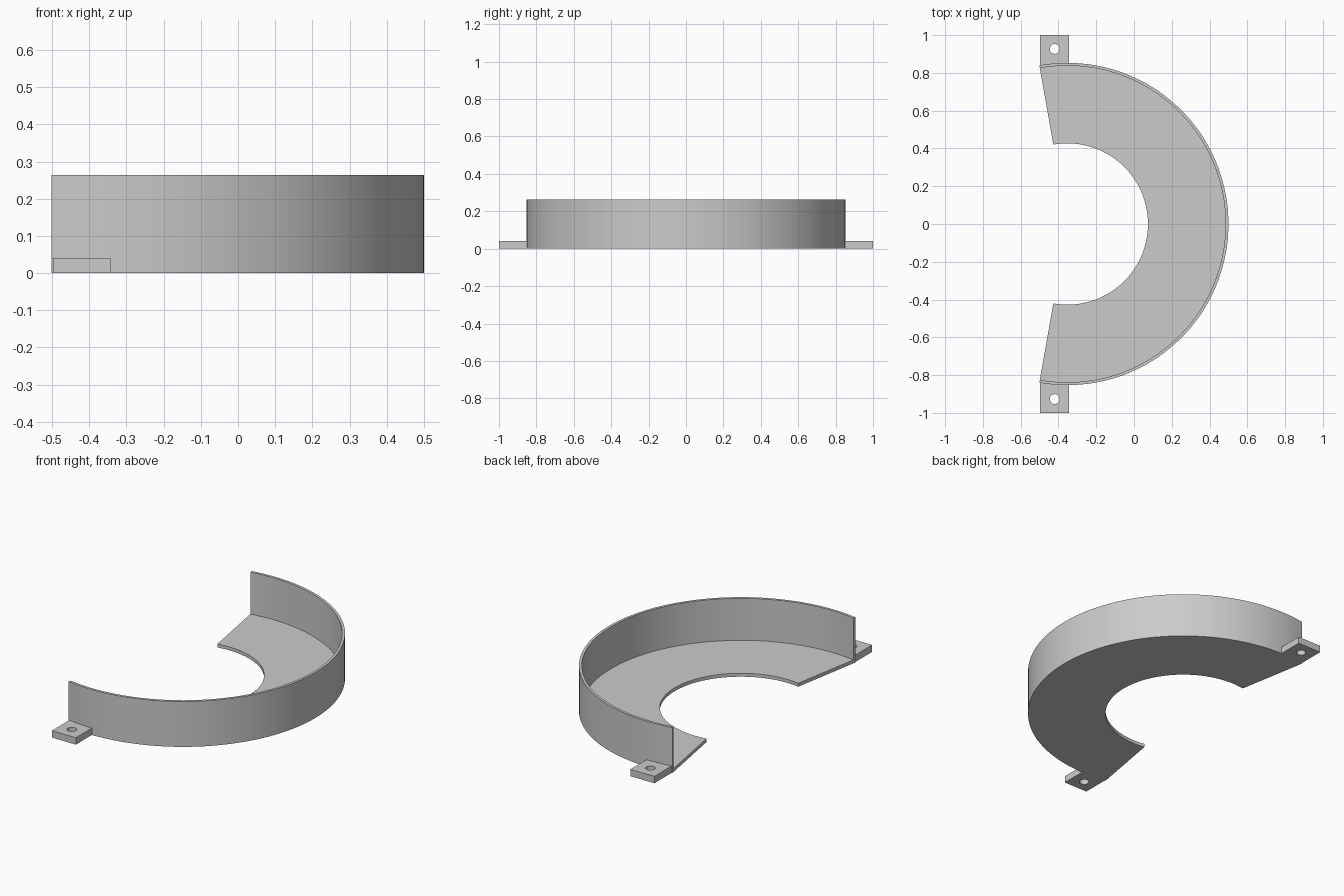
import bpy
import bmesh
from math import radians, sin, cos, tau
from mathutils import Vector

cube = bpy.data.objects.get("Cube")
if cube:
    bpy.data.objects.remove(cube, do_unlink=True)

# Overall sizes
SWEEP = radians(200)
OUTER, INNER = 0.853, 0.427
WALL, FLOOR, HEIGHT = 0.015, 0.02, 0.264
CENTRE = Vector((-0.353, 0, 0))

grey = bpy.data.materials.new("plain_grey")
grey.use_nodes = True
COLOUR = (0.6, 0.6, 0.6, 1)
grey.diffuse_color = COLOUR
grey.node_tree.nodes["Principled BSDF"].inputs["Base Color"].default_value = COLOUR


def add_loop(bm, points):
    verts = [bm.verts.new(p) for p in points]
    return verts, [bm.edges.new((v, verts[i - 1])) for i, v in enumerate(verts)]


def finish(bm, name):
    """Turn the mesh into an object, smooth on curves and sharp at corners."""
    bmesh.ops.recalc_face_normals(bm, faces=bm.faces)
    for face in bm.faces:
        face.smooth = True
    for edge in bm.edges:
        edge.smooth = edge.calc_face_angle(0) < radians(30)
    mesh = bpy.data.meshes.new(name)
    bm.to_mesh(mesh)
    bm.free()
    mesh.materials.append(grey)
    obj = bpy.data.objects.new(name, mesh)
    bpy.context.collection.objects.link(obj)
    return obj


# Curved tray: L-shaped section swept round the centre, ends closed
section = [(INNER, 0), (OUTER, 0), (OUTER, HEIGHT), (OUTER - WALL, HEIGHT),
           (OUTER - WALL, FLOOR), (INNER, FLOOR)]
start = -SWEEP / 2
bm = bmesh.new()
verts, edges = add_loop(bm, [CENTRE + Vector((r * cos(start), r * sin(start), z))
                             for r, z in section])
bmesh.ops.spin(bm, geom=verts + edges, cent=CENTRE, axis=(0, 0, 1),
               angle=SWEEP, steps=80, use_duplicate=False)
bmesh.ops.holes_fill(bm, edges=[e for e in bm.edges if e.is_boundary], sides=0)
finish(bm, "curved_tray")

# Mounting tabs: drilled plates, mirrored front to back
LEFT, RIGHT, NEAR, FAR = -0.497, -0.343, 0.838, 1.0
HOLE, THICK, SIDES = 0.026, 0.04, 32
bm = bmesh.new()
_, rim = add_loop(bm, [(LEFT, NEAR, 0), (RIGHT, NEAR, 0), (RIGHT, FAR, 0), (LEFT, FAR, 0)])
_, hole = add_loop(bm, [(-0.42 + HOLE * cos(tau * i / SIDES),
                         0.927 + HOLE * sin(tau * i / SIDES), 0) for i in range(SIDES)])
bmesh.ops.triangle_fill(bm, edges=rim + hole, use_beauty=True)
base = list(bm.faces)
top = bmesh.ops.extrude_face_region(bm, geom=base, use_keep_orig=True)
bmesh.ops.translate(bm, vec=(0, 0, THICK),
                    verts=[g for g in top["geom"] if isinstance(g, bmesh.types.BMVert)])
tabs = finish(bm, "mounting_tabs")
mirror = tabs.modifiers.new("mirror", "MIRROR")
mirror.use_axis = (False, True, False)
mirror.use_mirror_merge = False
